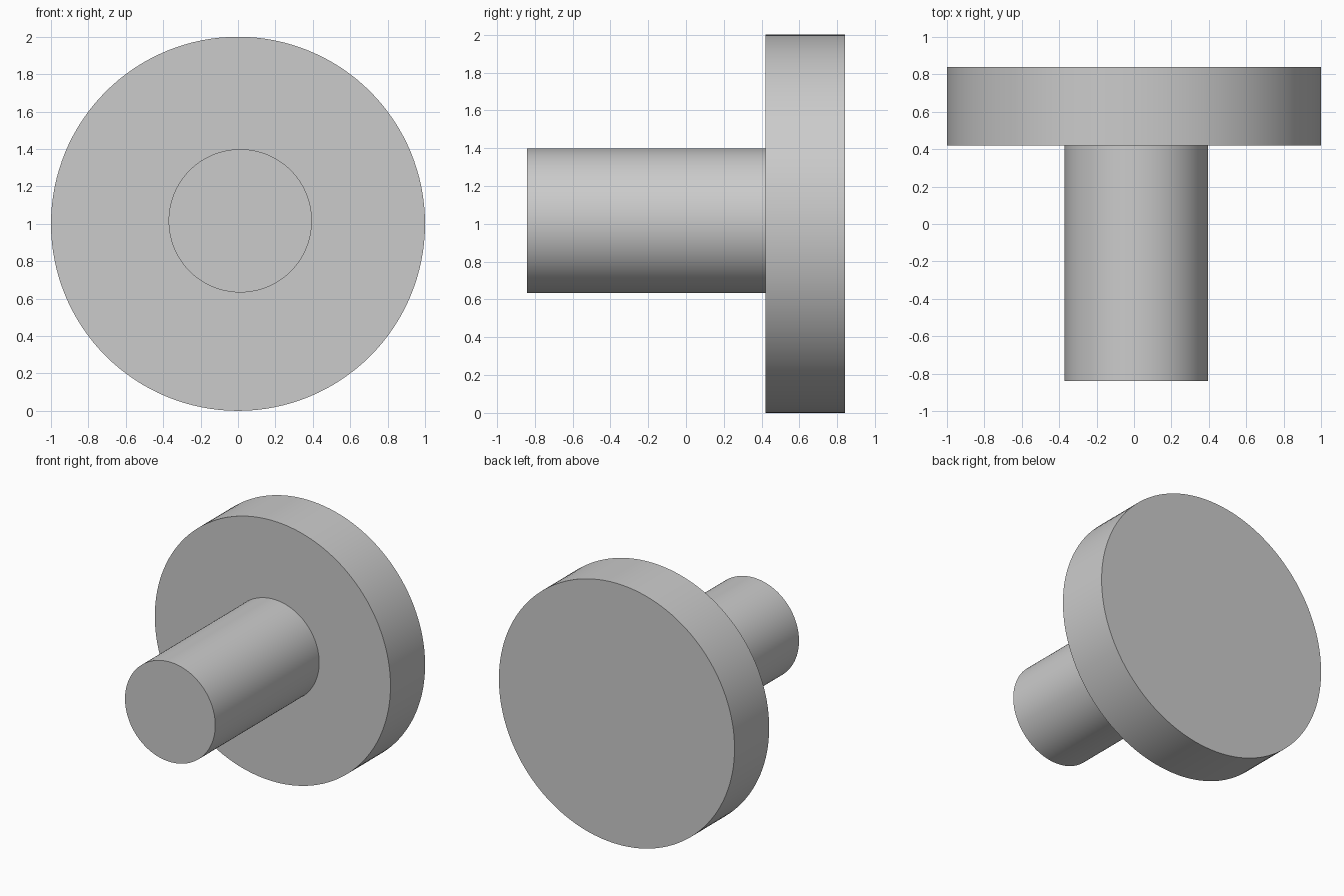
import bpy
import math

if "Cube" in bpy.data.objects:
    bpy.data.objects.remove(bpy.data.objects["Cube"], do_unlink=True)

# One plain grey for the whole model
grey = bpy.data.materials.new("light grey")
grey.use_nodes = True
colour = (0.6, 0.6, 0.6, 1)
grey.diffuse_color = colour
grey.node_tree.nodes["Principled BSDF"].inputs["Base Color"].default_value = colour


def cylinder_along_y(name, radius, x, z, front, back):
    """Solid cylinder whose axis runs from front to back."""
    bpy.ops.mesh.primitive_cylinder_add(
        vertices=128, radius=radius, depth=back - front,
        location=(x, (front + back) / 2, z), rotation=(math.pi / 2, 0, 0))
    part = bpy.context.object
    part.name = name
    part.data.materials.append(grey)
    bpy.ops.object.shade_smooth_by_angle(angle=math.radians(30))
    return part


# Wide disc at the back, with a slightly off-centre shaft to the front
cylinder_along_y("disc", 1.0, 0, 1.0, 0.42, 0.84)
cylinder_along_y("shaft", 0.383, 0.012, 1.016, -0.84, 0.42)
